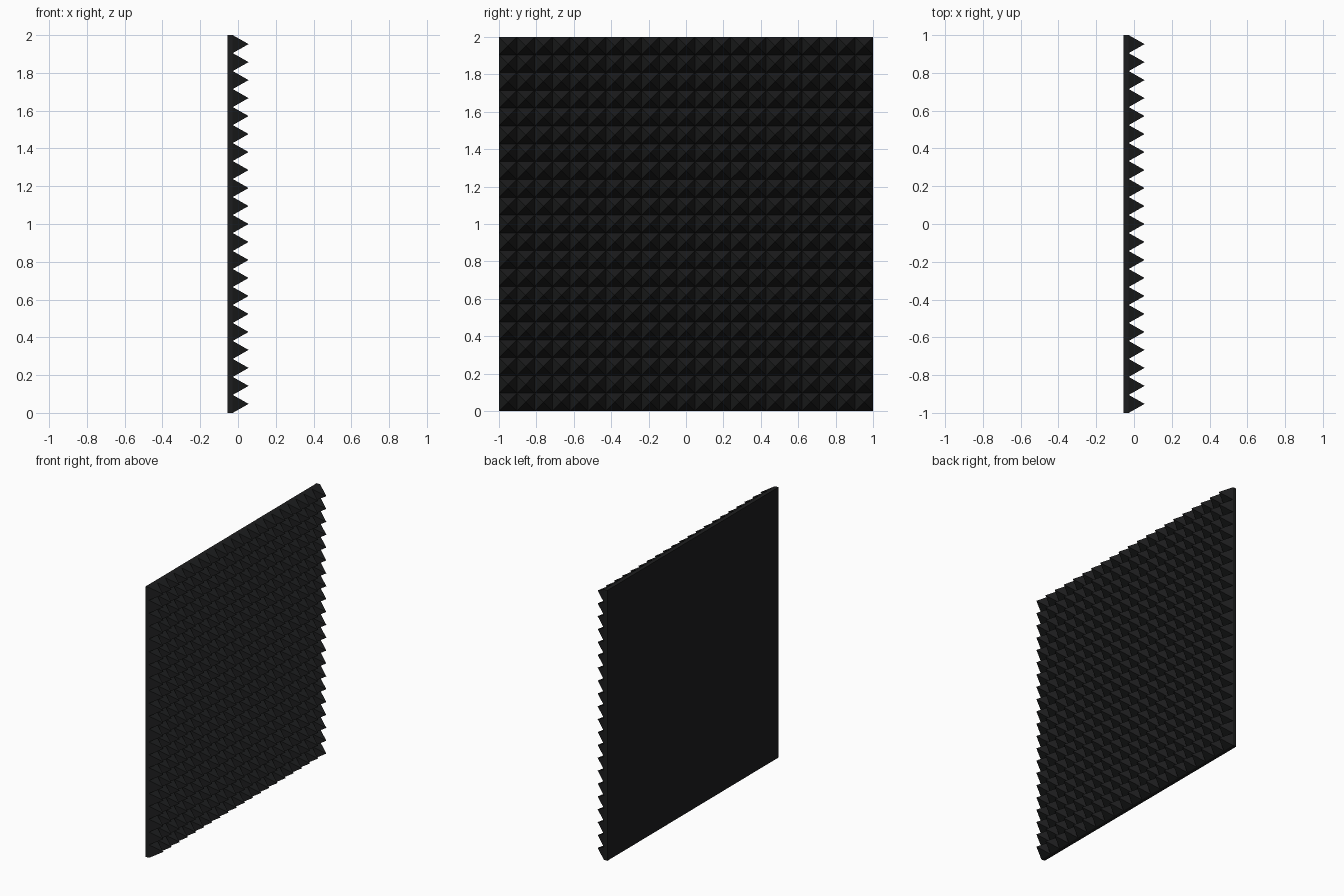
import bpy
import bmesh

if "Cube" in bpy.data.objects:
    bpy.data.objects.remove(bpy.data.objects["Cube"])

COUNT = 21                 # pyramids along each side
STEP = 2.0 / COUNT
BACK, BASE, TIP = -0.056, -0.028, 0.056

foam = bpy.data.materials.new("charcoal foam")
foam.diffuse_color = (0.012, 0.0125, 0.013, 1)
foam.use_nodes = True
foam.node_tree.nodes["Principled BSDF"].inputs["Base Color"].default_value = foam.diffuse_color

bm = bmesh.new()

# Grid of base corners shared by neighbouring pyramids
grid = [[bm.verts.new((BASE, -1 + i * STEP, j * STEP)) for j in range(COUNT + 1)]
        for i in range(COUNT + 1)]

# Four-sided pyramids
for i in range(COUNT):
    for j in range(COUNT):
        tip = bm.verts.new((TIP, -1 + (i + 0.5) * STEP, (j + 0.5) * STEP))
        ring = [grid[i][j], grid[i + 1][j], grid[i + 1][j + 1], grid[i][j + 1]]
        for k in range(4):
            bm.faces.new((ring[k], ring[(k + 1) % 4], tip))

# Flat backing slab: side walls follow the grid rim, one face closes the back
rim = ([grid[i][0] for i in range(COUNT)]
       + [grid[COUNT][j] for j in range(COUNT)]
       + [grid[i][COUNT] for i in range(COUNT, 0, -1)]
       + [grid[0][j] for j in range(COUNT, 0, -1)])
back = [bm.verts.new((BACK, v.co.y, v.co.z)) for v in rim]
n = len(rim)
for k in range(n):
    m = (k + 1) % n
    bm.faces.new((rim[k], back[k], back[m], rim[m]))
bm.faces.new(back[::-1])
bmesh.ops.recalc_face_normals(bm, faces=bm.faces[:])

mesh = bpy.data.meshes.new("acoustic_foam_panel")
bm.to_mesh(mesh)
bm.free()
mesh.materials.append(foam)
panel = bpy.data.objects.new("acoustic_foam_panel", mesh)
bpy.context.collection.objects.link(panel)
